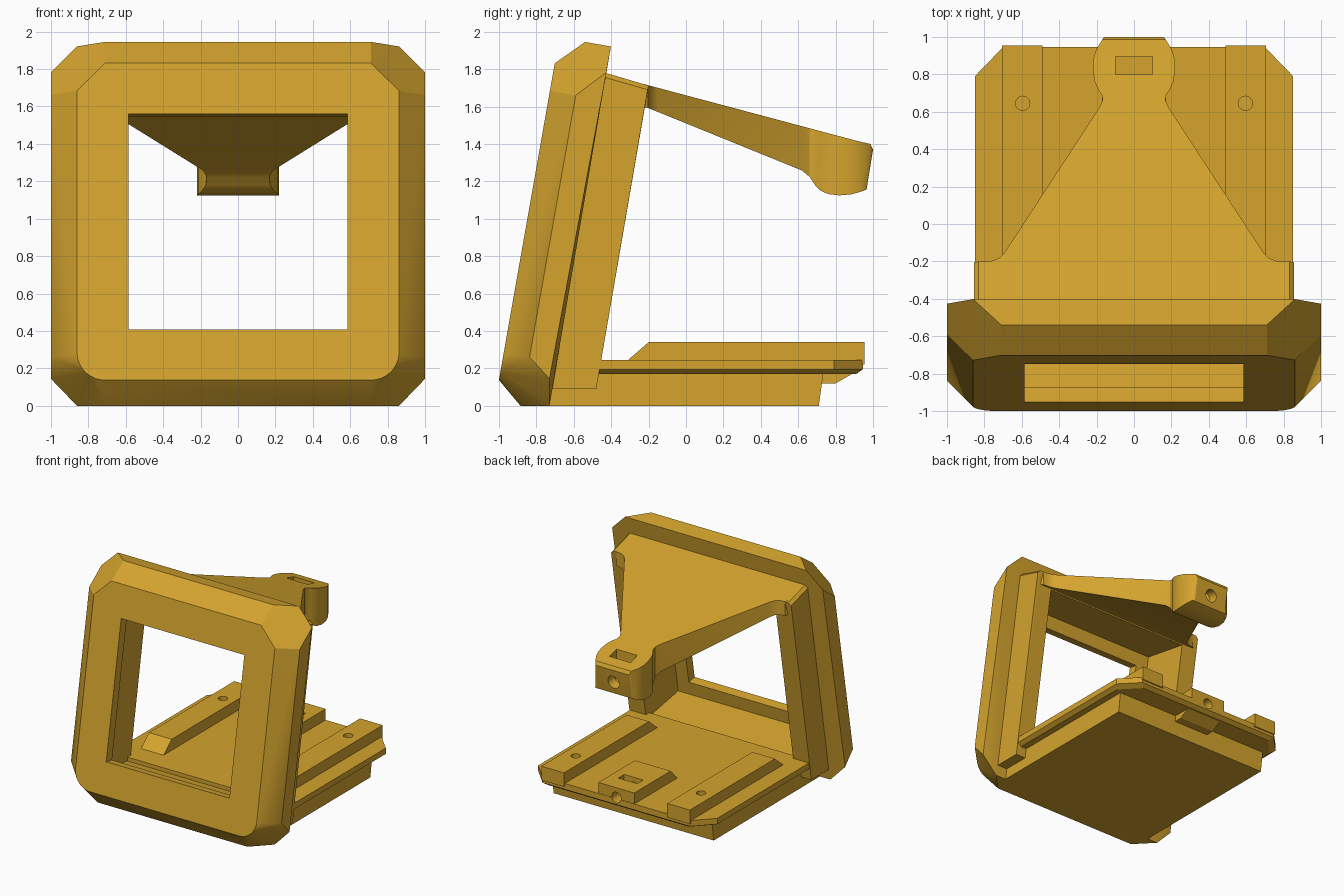
import bpy, bmesh, math
from mathutils import Vector, Matrix

if "Cube" in bpy.data.objects:
    bpy.data.objects.remove(bpy.data.objects["Cube"])

gold = bpy.data.materials.new("gold")
gold.diffuse_color = (0.66, 0.37, 0.027, 1)
gold.use_nodes = True
gold.node_tree.nodes["Principled BSDF"].inputs["Base Color"].default_value = gold.diffuse_color

TILT = math.radians(10)
S, C = math.sin(TILT), math.cos(TILT)
MID = 0.822                      # middle of the frame along its own height


def tilted(x, d, v):
    """Frame coordinates: x across, d depth behind the face, v height from the middle."""
    u, n = MID + v, d - 1.009
    return Vector((x, n * C + u * S, u * C - n * S))


def finish(name, bm):
    bmesh.ops.recalc_face_normals(bm, faces=bm.faces)
    me = bpy.data.meshes.new(name)
    bm.to_mesh(me)
    bm.free()
    ob = bpy.data.objects.new(name, me)
    bpy.context.collection.objects.link(ob)
    me.materials.append(gold)
    return ob


def hull(name, pts):
    bm = bmesh.new()
    for p in pts:
        bm.verts.new(p)
    r = bmesh.ops.convex_hull(bm, input=bm.verts)
    junk = {g for g in r["geom_interior"] + r["geom_unused"] if isinstance(g, bmesh.types.BMVert)}
    bmesh.ops.delete(bm, geom=list(junk), context='VERTS')
    bmesh.ops.dissolve_limit(bm, angle_limit=0.01, verts=bm.verts, edges=bm.edges)
    return finish(name, bm)


def both(pts):
    return [(s * p[0], p[1], p[2]) for p in pts for s in (1, -1)]


def box(name, x0, x1, y0, y1, z0, z1):
    return hull(name, [(x, y, z) for x in (x0, x1) for y in (y0, y1) for z in (z0, z1)])


def rod(name, centre, r, length, rot):
    bm = bmesh.new()
    bmesh.ops.create_cone(bm, cap_ends=True, segments=24, radius1=r, radius2=r, depth=length,
                          matrix=Matrix.Translation(centre) @ Matrix.Rotation(rot, 4, 'X'))
    return finish(name, bm)


def tilted_box(name, half, d0, d1):
    return hull(name, [tilted(x, d, v) for x in (-half, half) for d in (d0, d1) for v in (-half, half)])


def cut(ob, *cutters):
    for c in cutters:
        m = ob.modifiers.new("cut", 'BOOLEAN')
        m.object, m.operation, m.solver = c, 'DIFFERENCE', 'EXACT'
    bpy.context.view_layer.update()
    dg = bpy.context.evaluated_depsgraph_get()
    me = bpy.data.meshes.new_from_object(ob.evaluated_get(dg))
    ob.modifiers.clear()
    ob.data = me
    for c in cutters:
        bpy.data.objects.remove(c)


def smooth(ob, deg=30):
    bpy.ops.object.select_all(action='DESELECT')
    ob.select_set(True)
    bpy.context.view_layer.objects.active = ob
    bpy.ops.object.shade_smooth_by_angle(angle=math.radians(deg))


# Bezel: chamfered top corners, rounded lower corners, flat foot
pts = []
for half, c, d in ((0.86, 0.15, 0), (1, 0.29, 0.14), (1, 0.14, 0.28)):
    pts += [tilted(half, d, half - c), tilted(half - c, d, half)]
for i in range(13):
    a = math.pi / 2 * i / 12
    pts.append(tilted(0.71 + 0.15 * math.cos(a), 0, -0.71 - 0.15 * math.sin(a)))
pts += [tilted(1, 0.14, -0.71), (1, -0.73, 0.145), (0.86, -0.73, 0), (0.71, -0.885, 0)]
bezel = hull("bezel", both(pts))
cut(bezel, tilted_box("opening", 0.585, -0.2, 0.5), tilted_box("recess", 0.70, 0.08, 0.6))
smooth(bezel, 20)

# Rear collar behind the bezel
collar = hull("rear_collar", both([(0.83, -0.43, 1.78), (0.83, -0.20, 1.712),
                                   (0.855, -0.43, 1.755), (0.855, -0.205, 1.69),
                                   (0.855, -0.48, 0.09), (0.855, -0.74, 0.09)]))
cut(collar, tilted_box("collar_recess", 0.70, 0.08, 0.8))

# Tapering arm with a rounded head: y, half width, underside z
stations = [(-0.24, 0.83, 1.60), (-0.202, 0.80, 1.592), (-0.195, 0.75, 1.589), (-0.18, 0.718, 1.583),
            (-0.15, 0.69, 1.571), (0.62, 0.187, 1.258), (0.66, 0.168, 1.225), (0.69, 0.172, 1.18),
            (0.72, 0.192, 1.15), (0.76, 0.210, 1.132), (0.82, 0.22, 1.125), (0.88, 0.218, 1.13),
            (0.93, 0.203, 1.143), (0.965, 0.182, 1.156)]
bm = bmesh.new()
rings = []
for y, w, zb in stations:
    zt = 1.66 - 0.2665 * y
    rings.append([(-w, y, zb), (w, y, zb), (w, y, zt), (-w, y, zt)])
rings.append([(-0.16, 0.966, 1.16), (0.16, 0.966, 1.16), (0.16, 1.0, 1.37), (-0.16, 1.0, 1.37)])
rings[-2][2] = (0.17, 0.985, 1.40)
rings[-2][3] = (-0.17, 0.985, 1.40)
rings = [[bm.verts.new(p) for p in r] for r in rings]
for a, b in zip(rings, rings[1:]):
    for i in range(4):
        j = (i + 1) % 4
        bm.faces.new((a[i], a[j], b[j], b[i]))
bm.faces.new(rings[0])
bm.faces.new(rings[-1])
arm = finish("arm", bm)
cut(arm, box("nut_slot", -0.1, 0.1, 0.80, 0.895, 1.2, 1.6),
    rod("bolt_hole", (0, 0.92, 1.27), 0.055, 0.4, math.pi / 2 - TILT))
smooth(arm)

# Base block and the wider deck above it
hull("base_block", both([(0.76, -0.74, 0), (0.76, 0.71, 0), (0.76, 0.735, 0.18), (0.76, -0.74, 0.18)]))
deck = hull("deck", both([(x - i, y - (i if y > 0 else 0), z)
                          for i, z in ((0, 0.245), (0, 0.195), (0.035, 0.17))
                          for x, y in ((0.85, -0.5), (0.85, 0.79), (0.70, 0.945))]))

# Rails with sloped front ends and screw holes
for s, side in ((1, "right"), (-1, "left")):
    rail = hull("rail_" + side, [(s * x, y, z) for x in (0.49, 0.705) for y, z in
                                 ((-0.31, 0.245), (-0.31, 0.22), (-0.20, 0.34), (0.955, 0.34), (0.955, 0.22))])
    cut(rail, rod("screw_hole", (s * 0.595, 0.645, 0.34), 0.038, 0.16, 0))

# Rear latch boss with nut slot and bolt hole
boss = hull("latch_boss", both([(0.17, 0.36, 0.245), (0.17, 0.45, 0.34), (0.17, 0.945, 0.34),
                                (0.17, 0.94, 0.2), (0.17, 0.83, 0.15), (0.17, 0.80, 0.12),
                                (0.17, 0.72, 0.12), (0.17, 0.36, 0.2)]))
cutters = lambda: (box("boss_slot", -0.09, 0.09, 0.71, 0.79, 0.2, 0.4),
                   rod("boss_hole", (0, 0.88, 0.255), 0.045, 0.36, math.pi / 2))
cut(boss, *cutters())
cut(deck, *cutters())
